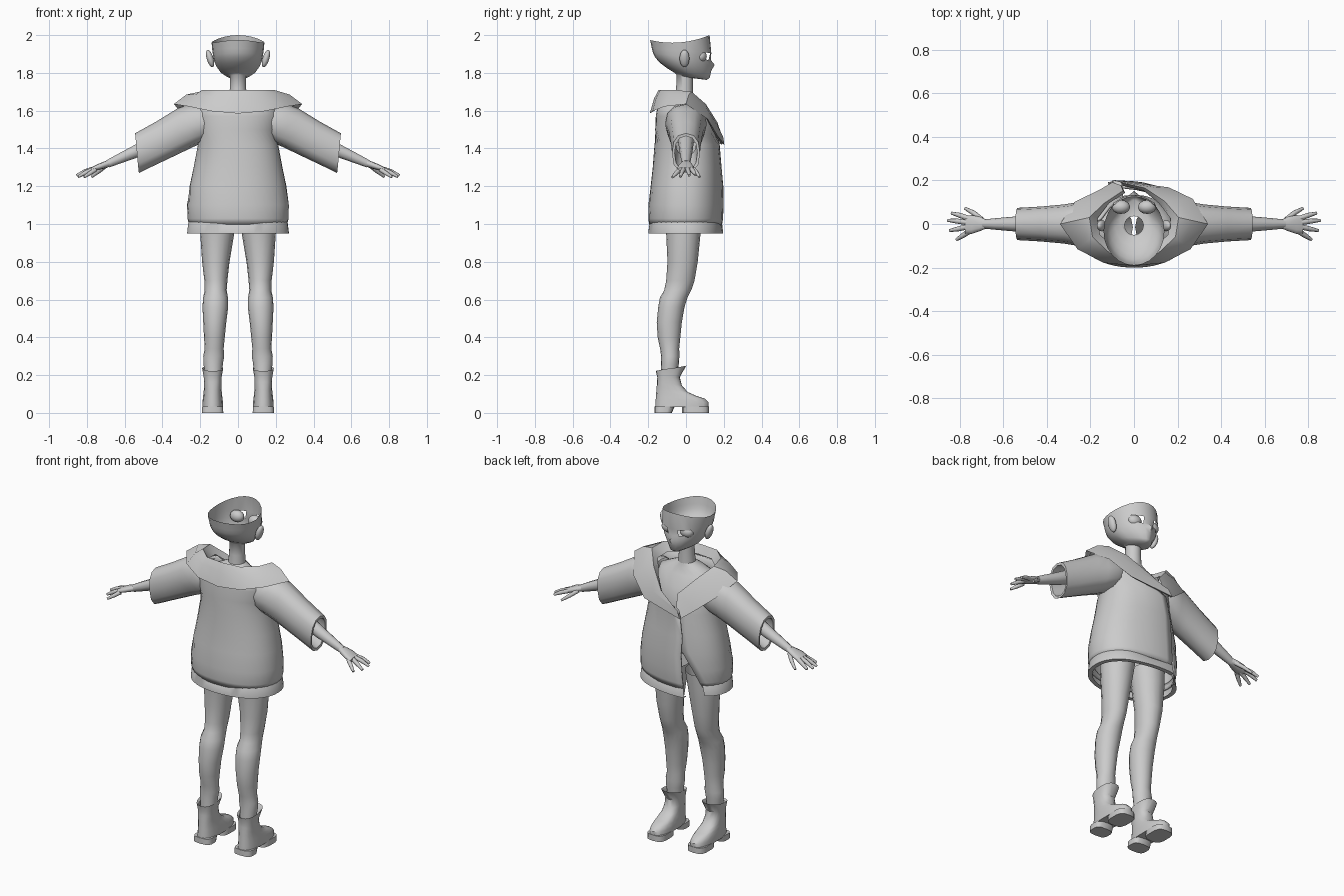
import bpy, bmesh, math
from mathutils import Vector
PI = math.pi


def sp(v, e):
    return math.copysign(abs(v) ** e, v)


def loft(name, rings, closed=True, caps=(False, False), mirror=False, thick=0, drop=None, angle=40):
    """Skin a list of equal-length point rings into one object."""
    bm = bmesh.new()
    vs = [[bm.verts.new(p) for p in r] for r in rings]
    n = len(rings[0])
    for i in range(len(rings) - 1):
        for j in range(n if closed else n - 1):
            if drop and drop(i, j):
                continue
            k = (j + 1) % n
            bm.faces.new((vs[i][j], vs[i][k], vs[i + 1][k], vs[i + 1][j]))
    for flag, r in zip(caps, (vs[0], vs[-1])):
        if flag:
            bm.faces.new(r)
    return finish(name, bm, mirror, thick, angle)


def finish(name, bm, mirror=False, thick=0, angle=40):
    bmesh.ops.recalc_face_normals(bm, faces=bm.faces)
    me = bpy.data.meshes.new(name)
    bm.to_mesh(me)
    bm.free()
    ob = bpy.data.objects.new(name, me)
    bpy.context.collection.objects.link(ob)
    bpy.ops.object.select_all(action='DESELECT')
    ob.select_set(True)
    bpy.context.view_layer.objects.active = ob
    bpy.ops.object.shade_smooth_by_angle(angle=math.radians(angle))
    if thick:
        m = ob.modifiers.new("thickness", 'SOLIDIFY')
        m.thickness = thick
    if mirror:
        m = ob.modifiers.new("mirror", 'MIRROR')
        m.use_mirror_merge = False
    return ob


def hring(zb, zf, xc, hw, yb, yf, n=16, e=1.0, taper=0.0, dip=0.0):
    """Roughly horizontal ring; zb/zf are its heights at back and front."""
    pts = []
    for i in range(n):
        t = 2 * PI * i / n
        s, c = math.sin(t), math.cos(t)
        x = xc + hw * sp(s, e) * (1 - taper * max(0, c))
        y = (yb + yf) / 2 + (yf - yb) / 2 * sp(c, e)
        pts.append((x, y, zb + (zf - zb) * (c + 1) / 2 - dip * s * s))
    return pts


def xring(x, zc, hh, hd, yc=0, lean=0.0, n=12, e=0.85):
    """Ring across the x axis, for sleeves and palms."""
    return [(x + lean * math.cos(t), yc + hd * sp(math.sin(t), e), zc + hh * sp(math.cos(t), e))
            for t in (2 * PI * i / n for i in range(n))]


def tube(name, path, radii, n=8):
    pts = [Vector(p) for p in path]
    rings = []
    for i, p in enumerate(pts):
        d = (pts[min(i + 1, len(pts) - 1)] - pts[max(i - 1, 0)]).normalized()
        u = d.cross(Vector((0, 0, 1))).normalized()
        v = d.cross(u)
        rings.append([p + radii[i] * (u * math.cos(2 * PI * k / n) + v * math.sin(2 * PI * k / n)) for k in range(n)])
    return loft(name, rings, caps=(True, True), mirror=True, angle=60)


def ball(name, loc, scale, shear=0.0):
    bm = bmesh.new()
    bmesh.ops.create_uvsphere(bm, u_segments=14, v_segments=10, radius=1)
    for v in bm.verts:
        x, y, z = v.co
        v.co = Vector((loc[0] + x * scale[0] + shear * z, loc[1] + y * scale[1], loc[2] + z * scale[2]))
    return finish(name, bm, True, angle=60)


# Head: open bowl on a neck, with eye openings
head = [hring(1.64, 1.64, 0, .05, -.06, .04, 24), hring(1.72, 1.72, 0, .043, -.052, .036, 24),
        hring(1.79, 1.772, 0, .043, -.05, .036, 24), hring(1.80, 1.763, 0, .062, -.06, .11, 24, 1, .45),
        hring(1.825, 1.775, 0, .09, -.10, .126, 24, 1, .4), hring(1.855, 1.812, 0, .114, -.14, .13, 24, 1, .25),
        hring(1.882, 1.842, 0, .126, -.163, .132, 24, 1, .1), hring(1.905, 1.868, 0, .131, -.175, .124, 24),
        hring(1.93, 1.905, 0, .136, -.181, .134, 24), hring(1.974, 2.0, 0, .14, -.19, .125, 24, 1, 0, .026)]
for r, out in ((5, .004), (6, .02), (7, .008)):      # nose bump
    x, y, z = head[r][0]
    head[r][0] = (x, y + out, z)
loft("head", head, drop=lambda i, j: i == 7 and j in (1, 2, 21, 22), angle=50)
ball("eyes", (.06, .078, 1.888), (.042, .032, .034))
ball("ears", (.148, -.008, 1.876), (.019, .026, .046), .012)

# Upper chest seen inside the collar
loft("chest", [hring(z, z, 0, w, b, f, 20) for z, w, b, f in (
    (1.36, .16, -.11, .13), (1.46, .175, -.12, .135), (1.55, .185, -.12, .105),
    (1.61, .175, -.11, .065), (1.645, .1, -.085, .045), (1.67, .046, -.055, .038))])

# Jacket body: wrapped panel, one front edge over the other
def jacket_row(z, hw, yb, yf, xs, xe, n=36, e=.92):
    edge = lambda x: math.asin(sp(x / hw, 1 / e))
    t0, t1 = edge(xs), 2 * PI + edge(xe)
    row = []
    for i in range(n + 1):
        k = i / n
        t = t0 + (t1 - t0) * k
        shift = .022 * max(0, 1 - k / .12) - .022 * max(0, (k - .8) / .2)
        row.append((hw * sp(math.sin(t), e), (yb + yf) / 2 + (yf - yb) / 2 * sp(math.cos(t), e) + shift, z))
    return row


loft("jacket_body", [jacket_row(*r) for r in (
    (1.0, .25, -.186, .17, -.11, -.18), (1.03, .258, -.19, .174, -.11, -.17),
    (1.1, .26, -.19, .176, -.105, -.14), (1.2, .246, -.177, .174, -.10, -.08),
    (1.3, .225, -.166, .166, -.10, -.06), (1.42, .203, -.157, .154, -.08, -.05),
    (1.5, .207, -.153, .14, .05, -.05), (1.57, .212, -.15, .11, .11, -.11),
    (1.64, .195, -.138, .075, .15, -.15))], closed=False, thick=-.01)
hem = [jacket_row(*r) for r in (
    (1.015, .248, -.182, .168, -.11, -.18), (1.0, .262, -.196, .18, -.115, -.185),
    (.95, .27, -.2, .186, -.12, -.2), (.95, .245, -.175, .162, -.12, -.19))]
for row in hem[:2]:                                    # top edge of the hem rises toward the sides
    row[:] = [(x, y, z + .03 * min(1, abs(x) / .15) - .015) for x, y, z in row]
loft("jacket_hem", hem, closed=False)

# Sleeves with open cuffs
loft("sleeves", [xring(*r) for r in (
    (.165, 1.54, .09, .105), (.2, 1.53, .105, .11), (.26, 1.515, .118, .1), (.32, 1.49, .122, .09),
    (.43, 1.43, .114, .08), (.535, 1.375, .105, .074, 0, .01), (.533, 1.375, .09, .06, 0, .01),
    (.4, 1.44, .08, .055))], mirror=True)

# Wide folded collar, crossing at the front
inner = [(0, -.145, 1.71), (.11, -.135, 1.71), (.19, -.06, 1.71), (.205, .03, 1.70),
         (.14, .105, 1.635), (.05, .165, 1.54), (-.06, .19, 1.47)]
outer = [(0, -.192, 1.585), (.14, -.178, 1.597), (.26, -.115, 1.622), (.34, 0, 1.635),
         (.27, .115, 1.555), (.16, .168, 1.465), (-.10, .203, 1.42)]


def collar_side(sx):
    rows = []
    for a, b in zip(inner, outer):
        a, b = Vector(a), Vector(b)
        low = Vector((a.x * .82, a.y - .01 if a.y > .08 else a.y * .82, a.z - .05))
        if a.x < 0:
            low = a + Vector((.01, -.015, 0))
        mid = a.lerp(b, .5) + Vector((0, 0, .018))
        tuck = Vector((b.x * .9, b.y * .9, b.z + .01))
        ring = [low, a, mid, b, tuck]
        if sx < 0:                                     # under side stops at the crossing
            ring = [Vector((-abs(p.x), p.y - .012 * (p.y > .1), p.z)) for p in ring]
        rows.append(ring)
    return rows


loft("collar", collar_side(-1)[:0:-1] + collar_side(1), closed=False, angle=35)

# Arms, palms and fingers
tube("arms", [(.36, 0, 1.475), (.46, 0, 1.425), (.55, 0, 1.38), (.63, 0, 1.345), (.69, 0, 1.318)],
     [.042, .04, .034, .027, .021], 10)
loft("palms", [xring(*r) for r in (
    (.68, 1.322, .019, .021), (.71, 1.312, .018, .034), (.745, 1.3, .016, .043, -.002),
    (.775, 1.288, .012, .04, -.004))], caps=(True, True), mirror=True, angle=60)
for nm, a, b, c in (("index_fingers", (.76, .026, 1.292), (.80, .04, 1.278), (.838, .05, 1.259)),
                    ("middle_fingers", (.765, .007, 1.292), (.81, .013, 1.279), (.855, .017, 1.257)),
                    ("ring_fingers", (.765, -.013, 1.29), (.805, -.022, 1.273), (.846, -.03, 1.25)),
                    ("little_fingers", (.755, -.033, 1.288), (.785, -.053, 1.268), (.815, -.072, 1.248)),
                    ("thumbs", (.70, .02, 1.308), (.735, .05, 1.28), (.775, .072, 1.25))):
    tube(nm, [a, b, c], [.0125, .0115, .007])

# Legs
loft("legs", [hring(z, z, (a + b) / 2, (b - a) / 2, c, d, 16) for z, a, b, c, d in (
    (1.04, .005, .2, -.115, .085), (.95, .02, .2, -.105, .077), (.8, .045, .19, -.098, .062),
    (.7, .056, .178, -.105, .045), (.65, .06, .176, -.115, .028), (.61, .053, .185, -.138, .008),
    (.56, .052, .188, -.147, -.008), (.48, .062, .184, -.155, -.022), (.4, .07, .18, -.15, -.03),
    (.34, .076, .176, -.137, -.036), (.3, .073, .184, -.132, -.035), (.26, .08, .183, -.132, -.038),
    (.2, .085, .175, -.135, -.045))], mirror=True)

# Boots: upper, heel and front sole
loft("boots", [hring(zb, zf, .134, w, b, f, 18, .8) for zb, zf, w, b, f in (
    (.03, .03, .056, -.163, .12), (.055, .055, .055, -.162, .12), (.085, .075, .052, -.159, .1),
    (.12, .09, .049, -.157, .055), (.14, .11, .047, -.155, .01), (.165, .145, .047, -.153, -.022),
    (.19, .19, .048, -.152, -.033), (.222, .25, .056, -.16, .002), (.215, .235, .046, -.148, -.012),
    (.17, .17, .04, -.14, -.04))], caps=(True, False), mirror=True)
for nm, b, f in (("boot_heels", -.166, -.075), ("boot_soles", -.02, .122)):
    loft(nm, [hring(0, 0, .134, .057, b, f, 14, .6), hring(.034, .034, .134, .056, b, f + (.015 if f < 0 else 0), 14, .6)],
         caps=(True, True), mirror=True)
